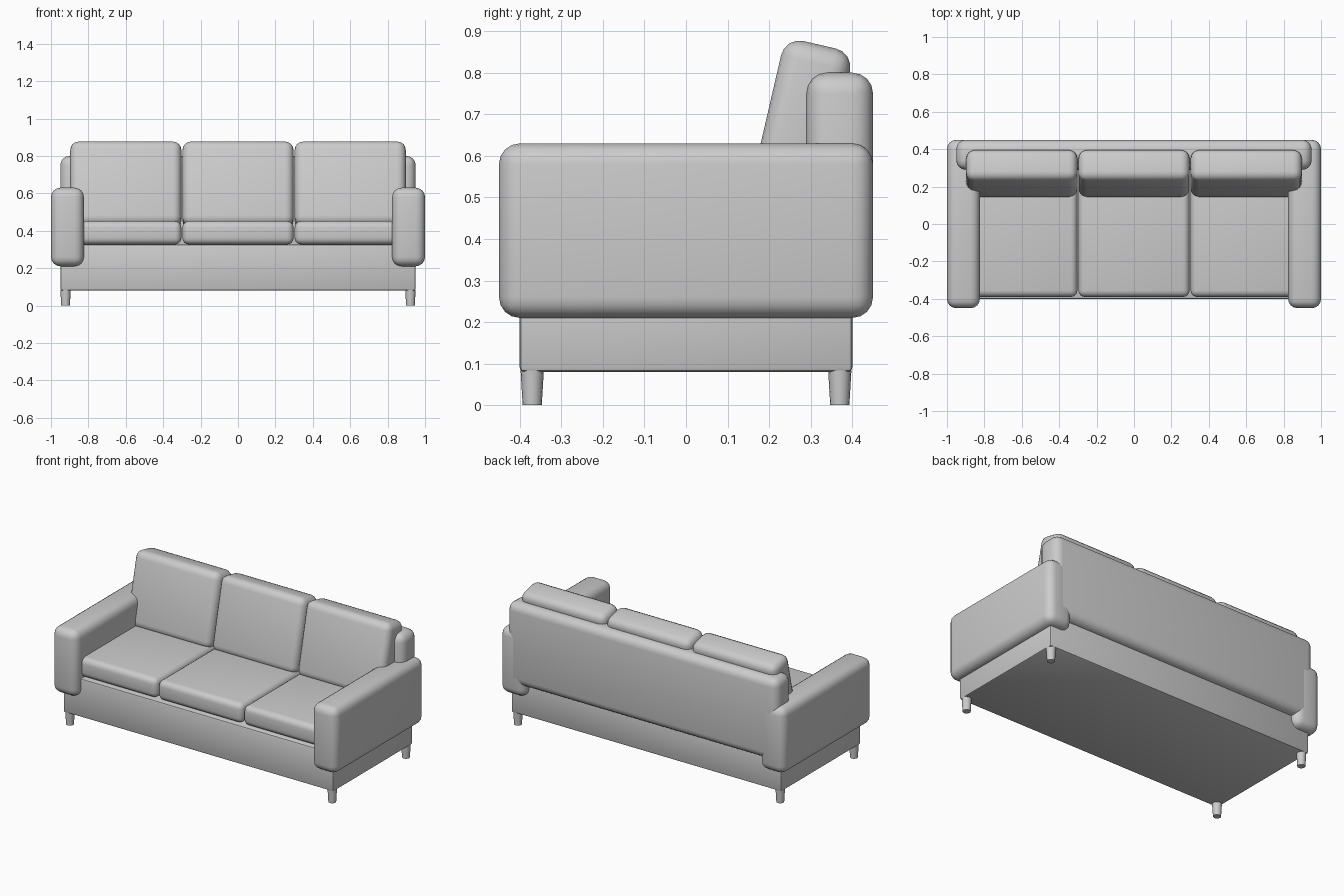
import bpy
import math

if "Cube" in bpy.data.objects:
    bpy.data.objects.remove(bpy.data.objects["Cube"])

# One plain grey for the whole sofa
GREY = (0.6, 0.6, 0.6, 1)
fabric = bpy.data.materials.new("plain_grey")
fabric.use_nodes = True
fabric.diffuse_color = GREY
shader = next(n for n in fabric.node_tree.nodes if n.type == "BSDF_PRINCIPLED")
shader.inputs["Base Color"].default_value = GREY


def finish(obj, name):
    obj.name = name
    obj.data.materials.append(fabric)
    bpy.ops.object.shade_smooth_by_angle(angle=math.radians(40))


def soft_box(name, centre, size, radius, segments=4, tilt=0):
    """Upholstered block with rounded edges, tilted about x."""
    bpy.ops.mesh.primitive_cube_add(size=1, location=centre)
    obj = bpy.context.object
    obj.scale = size
    bpy.ops.object.transform_apply(location=False, rotation=False, scale=True)
    bevel = obj.modifiers.new("rounding", "BEVEL")
    bevel.width = radius
    bevel.segments = segments
    bpy.ops.object.modifier_apply(modifier=bevel.name)
    obj.rotation_euler.x = math.radians(tilt)
    finish(obj, name)


# Base frame and back panel
soft_box("base_frame", (0, 0, 0.203), (1.9, 0.8, 0.245), 0.01, 2)
soft_box("back_panel", (0, 0.37, 0.54), (1.9, 0.16, 0.52), 0.05)

# Seat and back cushions, three of each
for place, x in (("right", -0.6), ("middle", 0), ("left", 0.6)):
    soft_box(place + "_seat_cushion", (x, -0.04, 0.389), (0.594, 0.7, 0.125), 0.035)
    soft_box(place + "_back_cushion", (x, 0.27, 0.643), (0.594, 0.17, 0.46), 0.045, tilt=-13)

# Arms and tapered legs
for side, s in (("right", -1), ("left", 1)):
    soft_box(side + "_arm", (s * 0.912, 0, 0.42), (0.176, 0.9, 0.42), 0.05)
    for end, y in (("front", -0.37), ("back", 0.37)):
        bpy.ops.mesh.primitive_cone_add(vertices=16, radius1=0.023, radius2=0.028,
                                        depth=0.084, location=(s * 0.922, y, 0.042))
        finish(bpy.context.object, end + "_" + side + "_leg")
